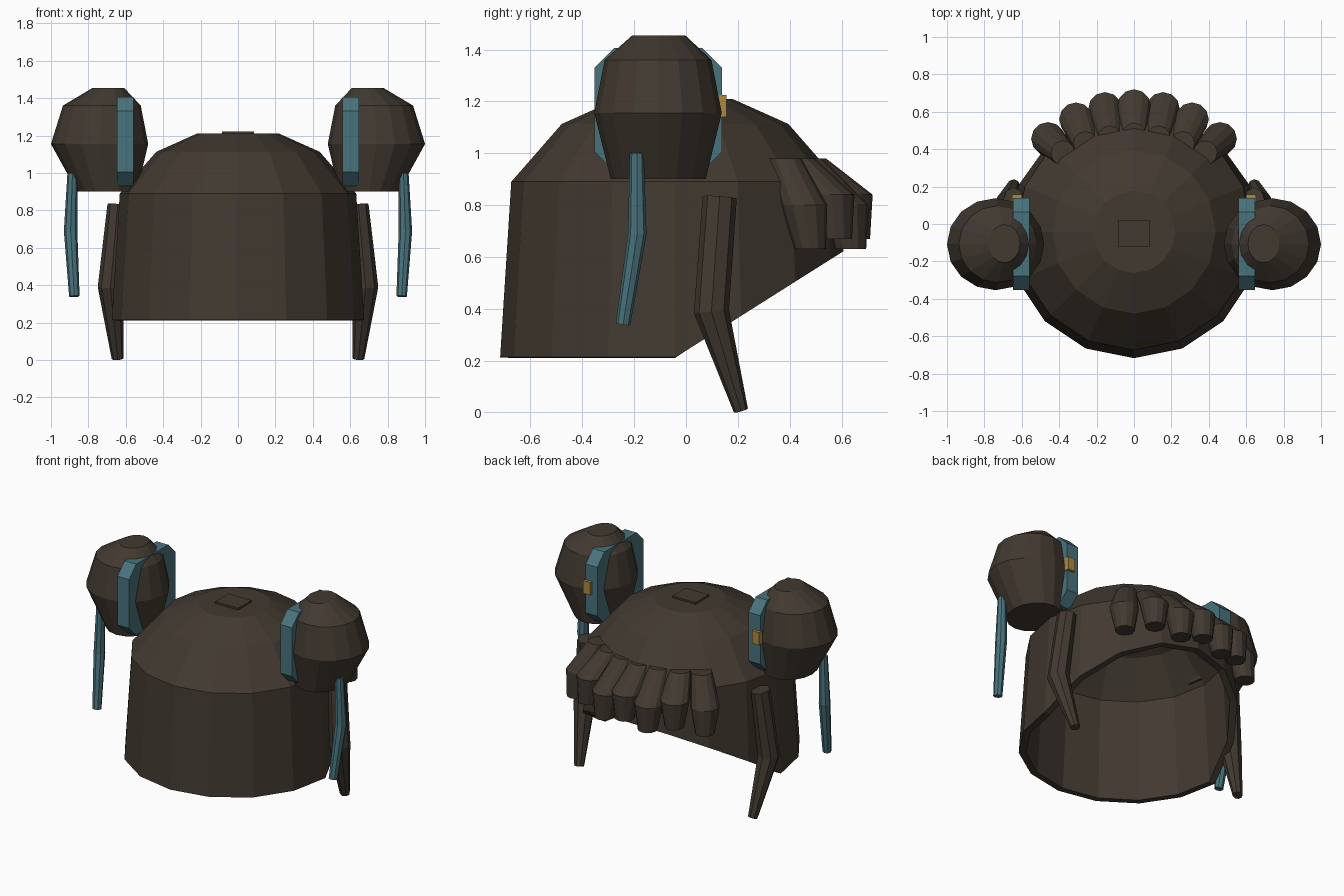
import bpy, bmesh, math
from mathutils import Vector

if "Cube" in bpy.data.objects:
    bpy.data.objects.remove(bpy.data.objects["Cube"])


def material(name, rgb):
    m = bpy.data.materials.new(name)
    m.diffuse_color = (*rgb, 1)
    m.use_nodes = True
    m.node_tree.nodes["Principled BSDF"].inputs["Base Color"].default_value = m.diffuse_color
    return m


BROWN = material("dark brown hair", (0.054, 0.041, 0.030))
TEAL = material("teal ribbon", (0.066, 0.172, 0.205))
GOLD = material("gold clasp", (0.42, 0.25, 0.05))


def finish(name, bm, mat):
    bmesh.ops.recalc_face_normals(bm, faces=bm.faces)
    me = bpy.data.meshes.new(name)
    bm.to_mesh(me)
    bm.free()
    me.materials.append(mat)
    ob = bpy.data.objects.new(name, me)
    bpy.context.collection.objects.link(ob)
    return ob


def loft(rings, sides, tilt=False, caps=(True, True)):
    """Skin elliptical rings given as (x, y, z, rx, ry)."""
    bm = bmesh.new()
    pts = [Vector(r[:3]) for r in rings]
    loops = []
    for i, r in enumerate(rings):
        axis = pts[min(i + 1, len(pts) - 1)] - pts[max(i - 1, 0)]
        rot = Vector((0, 0, -1)).rotation_difference(axis.normalized())
        loop = []
        for k in range(sides):
            a = 2 * math.pi * k / sides - math.pi / 2
            v = Vector((r[3] * math.cos(a), r[4] * math.sin(a), 0))
            loop.append(bm.verts.new(pts[i] + (rot @ v if tilt else v)))
        loops.append(loop)
    for a, b in zip(loops, loops[1:]):
        for k in range(sides):
            n = (k + 1) % sides
            bm.faces.new((a[k], a[n], b[n], b[k]))
    if caps[0]:
        bm.faces.new(loops[0])
    if caps[1]:
        bm.faces.new(loops[-1])
    return bm


def prism(name, mat, outline, x0, x1):
    """Extrude a (y, z) outline along x."""
    bm = bmesh.new()
    a = [bm.verts.new((x0, y, z)) for y, z in outline]
    b = [bm.verts.new((x1, y, z)) for y, z in outline]
    bm.faces.new(a)
    bm.faces.new(b)
    for k in range(len(a)):
        n = (k + 1) % len(a)
        bm.faces.new((a[k], a[n], b[n], b[k]))
    return finish(name, bm, mat)


# Hollow hair cap, cut on a slant to open the face
CY = -0.042
cap = loft([(0, CY, z, r, r) for z, r in
            ((1.21, 0.22), (1.113, 0.437), (0.89, 0.632), (0.213, 0.675))],
           16, caps=(True, False))
bmesh.ops.bisect_plane(cap, geom=cap.verts[:] + cap.edges[:] + cap.faces[:],
                       plane_co=(0, -0.04, 0.213), plane_no=(0, 0.417, -0.66),
                       clear_outer=True)
cap_ob = finish("hair_cap", cap, BROWN)
shell = cap_ob.modifiers.new("thickness", "SOLIDIFY")
shell.thickness = 0.045
shell.offset = -1

# Small square plate on the crown
prism("crown_plate", BROWN, [(-0.12, 1.2), (0.02, 1.2), (0.02, 1.222), (-0.12, 1.222)],
      -0.085, 0.085)

# Fringe locks: top centre, middle centre, bottom centre, height shift
locks = [((0, 0.475), (0, 0.63), (0, 0.65), 0.04),
         ((0.13, 0.46), (0.155, 0.615), (0.16, 0.635), 0),
         ((0.26, 0.43), (0.31, 0.56), (0.32, 0.58), 0.04),
         ((0.38, 0.38), (0.46, 0.455), (0.475, 0.48), 0)]
for i, (t, m, b, dz) in enumerate(locks):
    for s in ((1,) if i == 0 else (1, -1)):
        rings = [(s * t[0], t[1], 0.98, 0.065, 0.065),
                 (s * m[0], m[1], 0.80 + dz, 0.09, 0.09),
                 (s * b[0], b[1], 0.63 + dz, 0.06, 0.06)]
        finish("fringe_lock", loft(rings, 12), BROWN)

for s, side in ((-1, "left"), (1, "right")):
    # Side bun
    bun = [(0.693, -0.105, 1.455, 0.084, 0.102), (0.728, -0.108, 1.36, 0.208, 0.206),
           (0.74, -0.108, 1.155, 0.26, 0.246), (0.70, -0.107, 0.90, 0.16, 0.183)]
    finish(side + "_bun", loft([(s * r[0], *r[1:]) for r in bun], 16), BROWN)

    # Chamfered ribbon band through the bun
    hy, hz, c = 0.245, 0.238, 0.075
    outline = [(hy, hz - c), (hy - c, hz), (c - hy, hz), (-hy, hz - c),
               (-hy, c - hz), (c - hy, -hz), (hy - c, -hz), (hy, c - hz)]
    prism(side + "_ribbon_band", TEAL, [(y - 0.107, z + 1.167) for y, z in outline],
          s * 0.56, s * 0.647)

    # Gold clasp on the band
    prism(side + "_clasp", GOLD, [(0.12, 1.14), (0.157, 1.14), (0.157, 1.225), (0.12, 1.225)],
          s * 0.60, s * 0.652)

    # Hanging ribbon tail
    tail = [(0.885, -0.19, 1.0, 0.027, 0.027), (0.895, -0.188, 0.69, 0.036, 0.036),
            (0.875, -0.243, 0.34, 0.028, 0.028)]
    finish(side + "_ribbon_tail", loft([(s * r[0], *r[1:]) for r in tail], 8, tilt=True), TEAL)

    # Bent lock beside the face
    lock = [(0.643, 0.13, 0.83, 0.055, 0.066), (0.682, 0.098, 0.39, 0.068, 0.068),
            (0.643, 0.212, 0.007, 0.032, 0.028)]
    finish(side + "_face_lock", loft([(s * r[0], *r[1:]) for r in lock], 8, tilt=True), BROWN)
